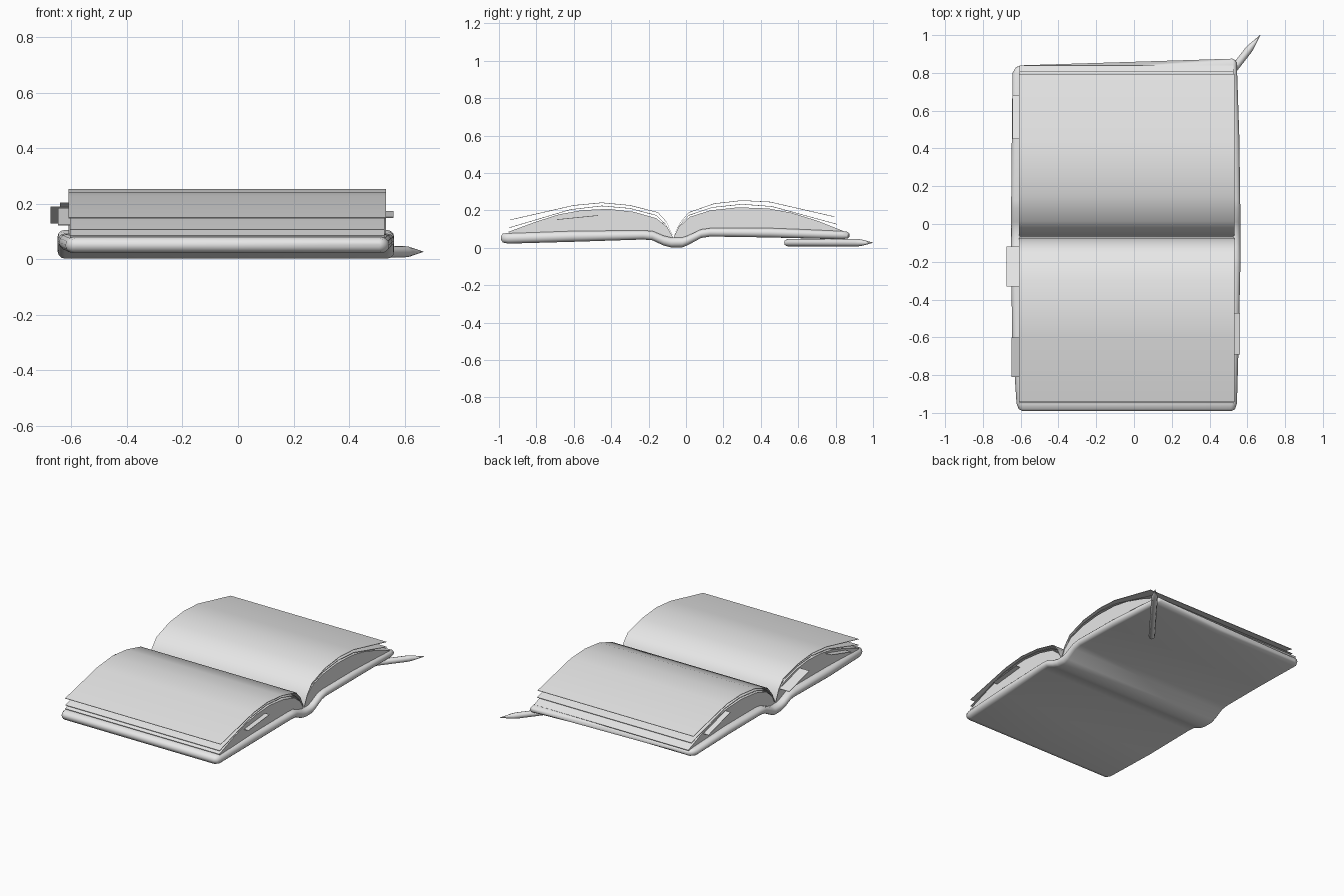
import bpy, bmesh, math
from mathutils import Vector

cube = bpy.data.objects.get("Cube")
if cube:
    bpy.data.objects.remove(cube)

GREY = (0.8, 0.8, 0.8, 1.0)
grey = bpy.data.materials.new("plain grey")
grey.use_nodes = True
grey.diffuse_color = GREY
grey.node_tree.nodes["Principled BSDF"].inputs["Base Color"].default_value = GREY


def finish(name, bm, angle=40):
    """Turn a bmesh into a smooth shaded object with sharp edges kept."""
    bmesh.ops.recalc_face_normals(bm, faces=bm.faces)
    mesh = bpy.data.meshes.new(name)
    bm.to_mesh(mesh)
    bm.free()
    mesh.shade_smooth()
    mesh.set_sharp_from_angle(angle=math.radians(angle))
    mesh.materials.append(grey)
    obj = bpy.data.objects.new(name, mesh)
    bpy.context.collection.objects.link(obj)
    return obj


def loft(name, rings, angle=40):
    """Skin equal-length closed rings and cap both ends."""
    bm = bmesh.new()
    rows = [[bm.verts.new(p) for p in ring] for ring in rings]
    n = len(rows[0])
    for a, b in zip(rows, rows[1:]):
        for i in range(n):
            j = (i + 1) % n
            bm.faces.new((a[i], a[j], b[j], b[i]))
    bm.faces.new(rows[0])
    bm.faces.new(rows[-1])
    return finish(name, bm, angle)


def extrude_x(name, profile, x0, x1):
    """Push a closed (y, z) outline along x."""
    return loft(name, [[(x, y, z) for y, z in profile] for x in (x0, x1)])


def sheet(name, line, x0, x1, thick=0.003):
    """A thin leaf following a (y, z) line."""
    under = [(y, z - thick) for y, z in reversed(line)]
    return extrude_x(name, line + under, x0, x1)


# Soft cover: stations of y, left x, right x, bottom z, top z
stations = [
    (-0.99, -0.59, 0.515, 0.045, 0.06),
    (-0.98, -0.61, 0.535, 0.028, 0.075),
    (-0.95, -0.622, 0.545, 0.022, 0.08),
    (-0.6, -0.645, 0.555, 0.032, 0.09),
    (-0.23, -0.65, 0.563, 0.044, 0.092),
    (-0.18, -0.65, 0.563, 0.04, 0.09),
    (-0.12, -0.65, 0.563, 0.012, 0.065),
    (-0.08, -0.65, 0.563, 0.002, 0.055),
    (-0.02, -0.65, 0.563, 0.002, 0.055),
    (0.01, -0.65, 0.563, 0.014, 0.065),
    (0.08, -0.65, 0.563, 0.052, 0.098),
    (0.13, -0.65, 0.562, 0.06, 0.105),
    (0.45, -0.647, 0.558, 0.055, 0.105),
    (0.8, -0.643, 0.545, 0.046, 0.09),
    (0.83, -0.625, 0.54, 0.05, 0.085),
    (0.84, -0.6, 0.52, 0.06, 0.075),
]


def cover_ring(y, x0, x1, z0, z1):
    r, mid = (z1 - z0) / 2, (z0 + z1) / 2
    ring = []
    for side, cx in ((1, x1 - r), (-1, x0 + r)):
        for k in range(7):
            a = math.radians(-90 + 30 * k) * 1
            ring.append((cx + side * r * math.cos(a), mid + side * r * math.sin(a)))
        ring.append((0, z1 if side > 0 else z0))
    # The back edge runs out slightly towards +x
    skew = max(0, min(1, (y - 0.5) / 0.3)) * 0.035
    return [(x, y + skew * max(0, min(1, x / 0.5)), z) for x, z in ring]


loft("cover", [cover_ring(*s) for s in stations], 50)

# Page blocks with arched tops
PAGE_X = (-0.605, 0.528)
front_top = [(-0.95, 0.085), (-0.8, 0.14), (-0.68, 0.178), (-0.56, 0.2),
             (-0.42, 0.208), (-0.28, 0.192), (-0.16, 0.158), (-0.1, 0.11), (-0.07, 0.056)]
back_top = [(-0.065, 0.056), (-0.04, 0.11), (0.02, 0.165), (0.13, 0.2), (0.28, 0.216),
            (0.44, 0.21), (0.56, 0.188), (0.7, 0.145), (0.84, 0.09)]
extrude_x("front_page_block", front_top + [(-0.13, 0.05), (-0.2, 0.08), (-0.94, 0.068)], *PAGE_X)
extrude_x("back_page_block", back_top + [(0.83, 0.08), (0.13, 0.095), (0.0, 0.05)], *PAGE_X)

# Loose leaves lifting off each block
leaves = {
    "front_upper_leaf": [(-0.942, 0.15), (-0.6, 0.228), (-0.45, 0.242), (-0.3, 0.228),
                         (-0.15, 0.19), (-0.105, 0.14), (-0.073, 0.07)],
    "front_lower_leaf": [(-0.947, 0.108), (-0.62, 0.205), (-0.45, 0.225), (-0.3, 0.212),
                         (-0.16, 0.175), (-0.11, 0.128), (-0.074, 0.065)],
    "back_upper_leaf": [(0.795, 0.167), (0.45, 0.246), (0.3, 0.254), (0.15, 0.237),
                        (0.015, 0.19), (-0.035, 0.13), (-0.062, 0.07)],
    "back_lower_leaf": [(0.808, 0.127), (0.46, 0.222), (0.3, 0.234), (0.14, 0.217),
                        (0.015, 0.175), (-0.035, 0.12), (-0.062, 0.065)],
}
for name, line in leaves.items():
    grow = 0.005 if "upper" in name else 0
    sheet(name, line, PAGE_X[0] - grow, PAGE_X[1] + grow)

# Marker tabs sticking out of the page edges
tabs = [
    ("right_tab", [(-0.69, 0.152), (-0.47, 0.174)], 0.48, 0.56),
    ("left_inner_tab", [(-0.33, 0.19), (-0.12, 0.132)], -0.675, -0.56),
    ("left_outer_tab", [(-0.81, 0.125), (-0.6, 0.185)], -0.648, -0.56),
    ("left_back_tab", [(0.45, 0.204), (0.68, 0.14)], -0.642, -0.56),
]
for name, line, x0, x1 in tabs:
    sheet(name, line, x0, x1)

# Pencil tucked under the back corner
start, tip = Vector((0.305, 0.535, 0.027)), Vector((0.668, 1.0, 0.027))
along = (tip - start).normalized()
side = along.cross(Vector((0, 0, 1)))


def pencil_ring(t, r):
    c = start.lerp(tip, t)
    turns = [math.tau * k / 8 for k in range(8)]
    return [c + side * r * math.cos(a) + Vector((0, 0, r * math.sin(a))) for a in turns]


loft("pencil", [pencil_ring(t, r) for t, r in
                ((0, 0.016), (0.02, 0.02), (0.82, 0.02), (0.86, 0.018), (1, 0.001))], 50)
